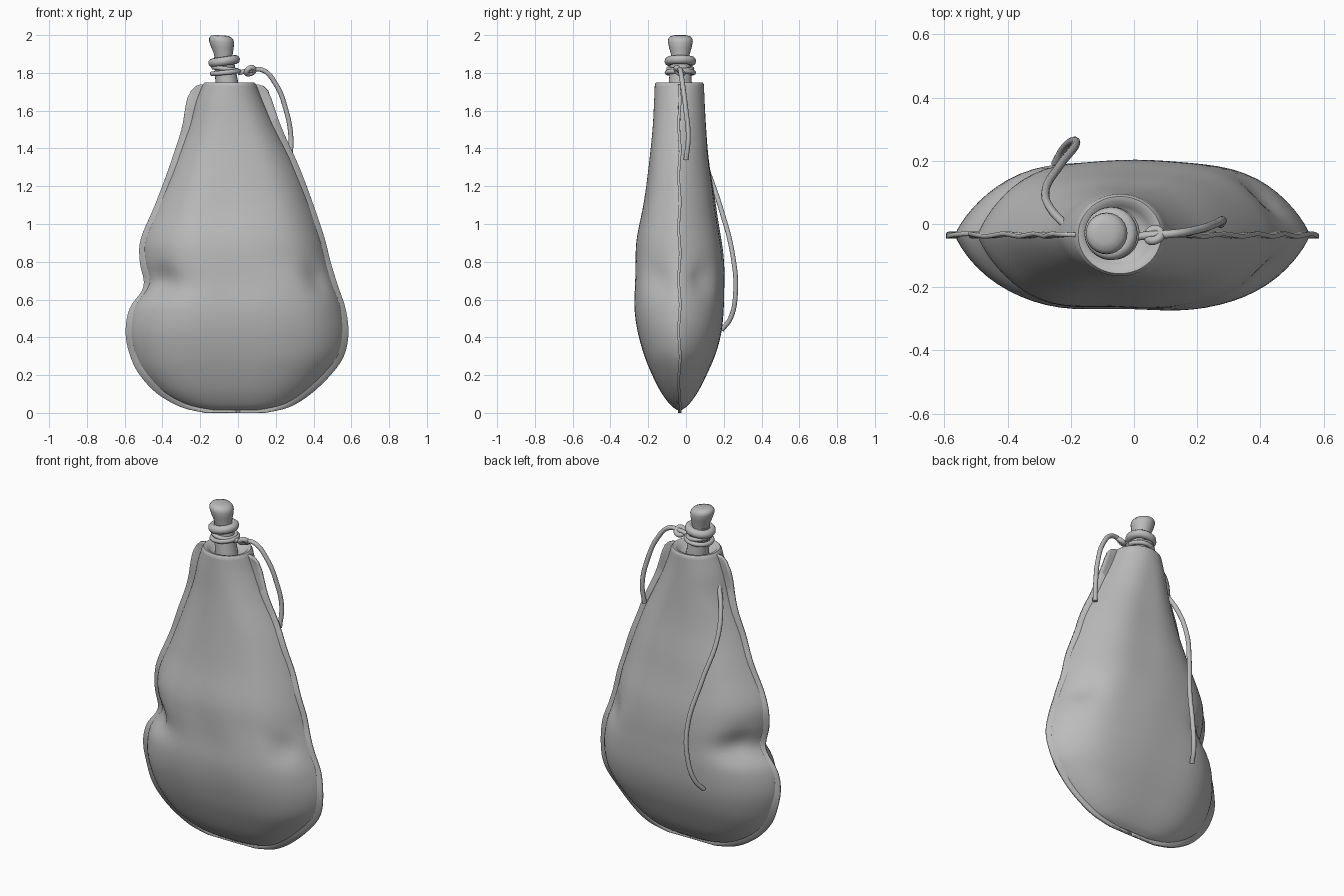
import bpy, bmesh, math
from mathutils import Vector

cube = bpy.data.objects.get("Cube")
if cube:
    bpy.data.objects.remove(cube)

grey = bpy.data.materials.new("plain_grey")
grey.use_nodes = True
grey.diffuse_color = (0.5, 0.5, 0.5, 1)
grey.node_tree.nodes["Principled BSDF"].inputs["Base Color"].default_value = grey.diffuse_color

SEAM_Y = -0.035
TOP_Z = 1.74


def finish(obj, angle=50):
    """Assign the material and shade smoothly."""
    obj.data.materials.append(grey)
    bpy.ops.object.select_all(action="DESELECT")
    obj.select_set(True)
    bpy.context.view_layer.objects.active = obj
    bpy.ops.object.shade_smooth_by_angle(angle=math.radians(angle))
    return obj


def skin(name, rings, closed=True, caps=True):
    """Bridge successive rings of points into a surface."""
    bm = bmesh.new()
    loops = [[bm.verts.new(p) for p in ring] for ring in rings]
    count = len(loops[0])
    for low, high in zip(loops, loops[1:]):
        for i in range(count if closed else count - 1):
            j = (i + 1) % count
            bm.faces.new((low[i], low[j], high[j], high[i]))
    if caps:
        bm.faces.new(loops[0][::-1])
        bm.faces.new(loops[-1])
    bmesh.ops.recalc_face_normals(bm, faces=bm.faces)
    mesh = bpy.data.meshes.new(name)
    bm.to_mesh(mesh)
    bm.free()
    obj = bpy.data.objects.new(name, mesh)
    bpy.context.collection.objects.link(obj)
    return obj


def cord(name, points, radius, cyclic=False):
    """Round cord through a few points, converted to a mesh."""
    curve = bpy.data.curves.new(name, "CURVE")
    curve.dimensions = "3D"
    curve.bevel_depth = radius
    curve.bevel_resolution = 3
    curve.resolution_u = 8
    curve.use_fill_caps = True
    spline = curve.splines.new("BEZIER")
    spline.bezier_points.add(len(points) - 1)
    for knot, p in zip(spline.bezier_points, points):
        knot.co = p
        knot.handle_left_type = knot.handle_right_type = "AUTO"
    spline.use_cyclic_u = cyclic
    obj = bpy.data.objects.new(name, curve)
    bpy.context.collection.objects.link(obj)
    bpy.ops.object.select_all(action="DESELECT")
    obj.select_set(True)
    bpy.context.view_layer.objects.active = obj
    bpy.ops.object.convert(target="MESH")
    return finish(bpy.context.view_layer.objects.active)


# Outline of the pouch: height, left edge, right edge, half depth
OUTLINE = [Vector(row) for row in (
    (0, -.17, .14, .012), (.03, -.3, .27, .05), (.1, -.425, .385, .1), (.2, -.52, .49, .15),
    (.3, -.57, .56, .19), (.42, -.595, .585, .22), (.55, -.575, .57, .235),
    (.67, -.5, .53, .235), (.8, -.52, .49, .23), (.92, -.515, .46, .22),
    (1.1, -.44, .4, .19), (1.3, -.365, .325, .16), (1.5, -.3, .235, .142),
    (1.64, -.275, .185, .134), (TOP_Z, -.25, .16, .13))]


def smooth_rows(rows, steps):
    """Catmull-Rom interpolation of the outline."""
    ends = [rows[0]] + rows + [rows[-1]]
    result = []
    for a, b, c, d in zip(ends, ends[1:], ends[2:], ends[3:]):
        for k in range(steps):
            t = k / steps
            result.append(b + (c - a) * t / 2 + (a * 2 - b * 5 + c * 4 - d) * t**2 / 2
                          + (b * 3 - a - c * 3 + d) * t**3 / 2)
    return result + [rows[-1]]


ROWS = smooth_rows(OUTLINE, 5)


def bump(value, centre, width):
    return math.exp(-((value - centre) / width) ** 2)


def inner_edges(row):
    """Where the swollen pouch meets the flat seam."""
    z, left, right, depth = row
    rim = 0.028 + 0.037 * (z / TOP_Z) ** 8
    return left + rim, right - rim


def body_ring(row, segments=72):
    z, left, right, depth = row
    inner_left, inner_right = inner_edges(row)
    middle, half = (inner_left + inner_right) / 2, (inner_right - inner_left) / 2
    k = min(1, max(0, z / TOP_Z))
    power, softness = 3.8 - 1.8 * k ** 3, 0.85 - 0.35 * k ** 8
    ring = []
    for i in range(segments):
        a = math.tau * i / segments
        u, side = math.cos(a), math.copysign(1, math.sin(a))
        swell = max(0, 1 - abs(u) ** power) ** softness
        # Pinched waist, then gentle creases in the hide
        swell *= 1 - 0.25 * bump(abs(u), 0.86, 0.12) * bump(z, 0.7, 0.08)
        crease = math.sin(9 * z + 4 * u + side) * math.sin(5 * u - 6 * z)
        swell *= 1 + 0.025 * crease * math.sin(math.pi * k)
        lift = 0.015 * (1 - k)
        ring.append(Vector((middle + half * u, SEAM_Y + side * depth * swell, z + lift)))
    return ring


# Pouch, with its mouth rolled inwards
rings = [body_ring(row) for row in ROWS]
mouth = rings[-1]
centre = sum(mouth, Vector()) / len(mouth)
for scale, rise in ((0.94, 0.01), (0.82, 0.008), (0.7, -0.012), (0.5, -0.03)):
    rings.append([centre + (p - centre) * scale + Vector((0, 0, rise)) for p in mouth])
finish(skin("pouch", rings))

# Flat stitched seam down each side, ending in rounded ears beside the mouth
for name, side in (("seam_right", 0), ("seam_left", 1)):
    strip = []
    for row in ROWS:
        z, outer = row.x, row[1 + side]
        inner = inner_edges(row)[side]
        inward = 0.03 if z > 1.55 else abs(inner) + 0.01
        root = inner + (inward if side == 0 else -inward)
        strip.append([])
        for t in (0, 0.25, 0.5, 0.75, 1):
            ripple = 0.004 * math.sin(23 * z + side) * t
            droop = 0.035 * t ** 4 * bump(z, TOP_Z, 0.05)
            strip[-1].append((root + (outer - root) * t, SEAM_Y + ripple, z - droop))
    seam = skin(name, strip, closed=False, caps=False)
    thick = seam.modifiers.new("thickness", "SOLIDIFY")
    thick.thickness = 0.014
    thick.offset = 0
    finish(seam)


# Leaning neck and stopper
def axis(z):
    return Vector((-0.055 - 0.13 * (z - 1.72), SEAM_Y + 0.005, z))


def turned(name, profile, segments=24):
    rings = []
    for radius, z in profile:
        rings.append([axis(z) + Vector((math.cos(a), math.sin(a), -0.13 * math.cos(a) * 0.5)) * radius
                      for a in (math.tau * i / segments for i in range(segments))])
    return finish(skin(name, rings), 60)


turned("neck", ((.064, 1.69), (.06, 1.76), (.055, 1.83), (.052, 1.88)))
turned("stopper", ((.046, 1.87), (.05, 1.9), (.06, 1.935), (.066, 1.965),
                   (.064, 1.98), (.054, 1.993), (.03, 1.999)))


# Lip and cord wound around the neck
def loop(name, z, radius, thickness, tilt):
    points = []
    for i in range(12):
        a = math.tau * i / 12
        points.append(axis(z) + Vector((math.cos(a), math.sin(a), tilt * math.cos(a))) * radius)
    return cord(name, points, thickness, True)


loop("neck_lip", 1.862, 0.06, 0.024, 0.15)
loop("cord_loop_upper", 1.822, 0.062, 0.012, -0.12)
loop("cord_loop_lower", 1.802, 0.07, 0.013, 0.1)

# Knot and the two loose cords
cord("knot", [(.045, -.045, 1.805), (.07, -.05, 1.828), (.085, -.03, 1.812), (.06, -.018, 1.795)], 0.014, True)
cord("side_cord", [(.0, -.04, 1.8), (.06, -.035, 1.812), (.13, -.03, 1.815), (.2, -.018, 1.74),
                   (.255, 0, 1.6), (.28, .012, 1.46), (.275, 0, 1.34)], 0.013)
cord("back_cord", [(-.21, -.01, 1.59), (-.265, .05, 1.46), (-.28, .105, 1.31), (-.235, .185, 1.08),
                   (-.185, .25, .82), (-.195, .262, .63), (-.225, .235, .5), (-.25, .19, .44)], 0.013)
